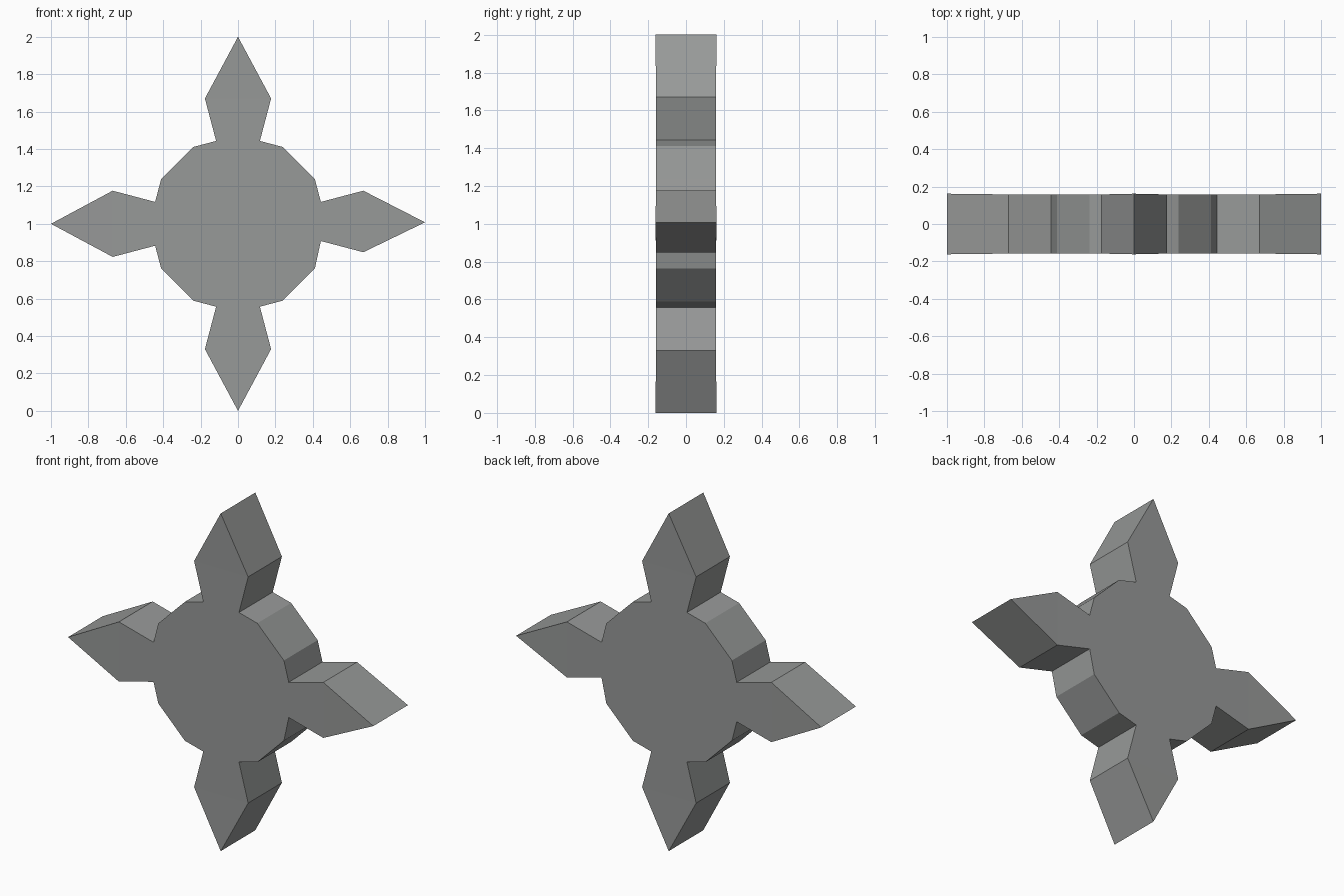
import bpy, bmesh, math

if "Cube" in bpy.data.objects:
    bpy.data.objects.remove(bpy.data.objects["Cube"])

HUB_R = 0.475      # twelve-sided hub radius
DEPTH = 0.158      # half thickness
TIP_DEPTH = 0.162  # blades flare slightly at the points

grey = bpy.data.materials.new("steel grey")
grey.diffuse_color = (0.31, 0.32, 0.315, 1)
grey.use_nodes = True
grey.node_tree.nodes["Principled BSDF"].inputs["Base Color"].default_value = grey.diffuse_color

bm = bmesh.new()


def pair(r, side, angle, depth=DEPTH):
    """Front and back vertex at distance r along a blade, offset sideways."""
    c, s = math.cos(angle), math.sin(angle)
    x, z = r * c - side * s, 1 + r * s + side * c
    return [bm.verts.new((x, y, z)) for y in (-depth, depth)]


def caps(loop):
    """Front and back faces for a counter-clockwise loop of pairs."""
    bm.faces.new([p[0] for p in loop])
    bm.faces.new([p[1] for p in reversed(loop)])


hub, outline = [], []
for i in range(4):
    a = i * math.pi / 2
    # the right-hand blade is slightly slimmer on its lower side
    low, wide, tip_off = (0.092, 0.152, 0.008) if i == 0 else (0.117, 0.177, 0)
    b0 = pair(0.443, -low, a)
    w0 = pair(0.67, -wide, a)
    tip = pair(1.0, tip_off, a, TIP_DEPTH)
    w1 = pair(0.67, 0.177, a)
    b1 = pair(0.443, 0.117, a)
    h0 = pair(HUB_R, 0, a + math.radians(30))
    h1 = pair(HUB_R, 0, a + math.radians(60))
    caps([b0, w0, w1, b1])   # blade neck
    caps([w0, tip, w1])      # blade point
    hub += [b0, b1, h0, h1]
    outline += [b0, w0, tip, w1, b1, h0, h1]
caps(hub)

# rim walls all round the outline
for p, q in zip(outline, outline[1:] + outline[:1]):
    bm.faces.new((p[0], p[1], q[1], q[0]))
bmesh.ops.recalc_face_normals(bm, faces=bm.faces)

mesh = bpy.data.meshes.new("throwing_star")
bm.to_mesh(mesh)
bm.free()
mesh.materials.append(grey)
star = bpy.data.objects.new("throwing_star", mesh)
bpy.context.collection.objects.link(star)
